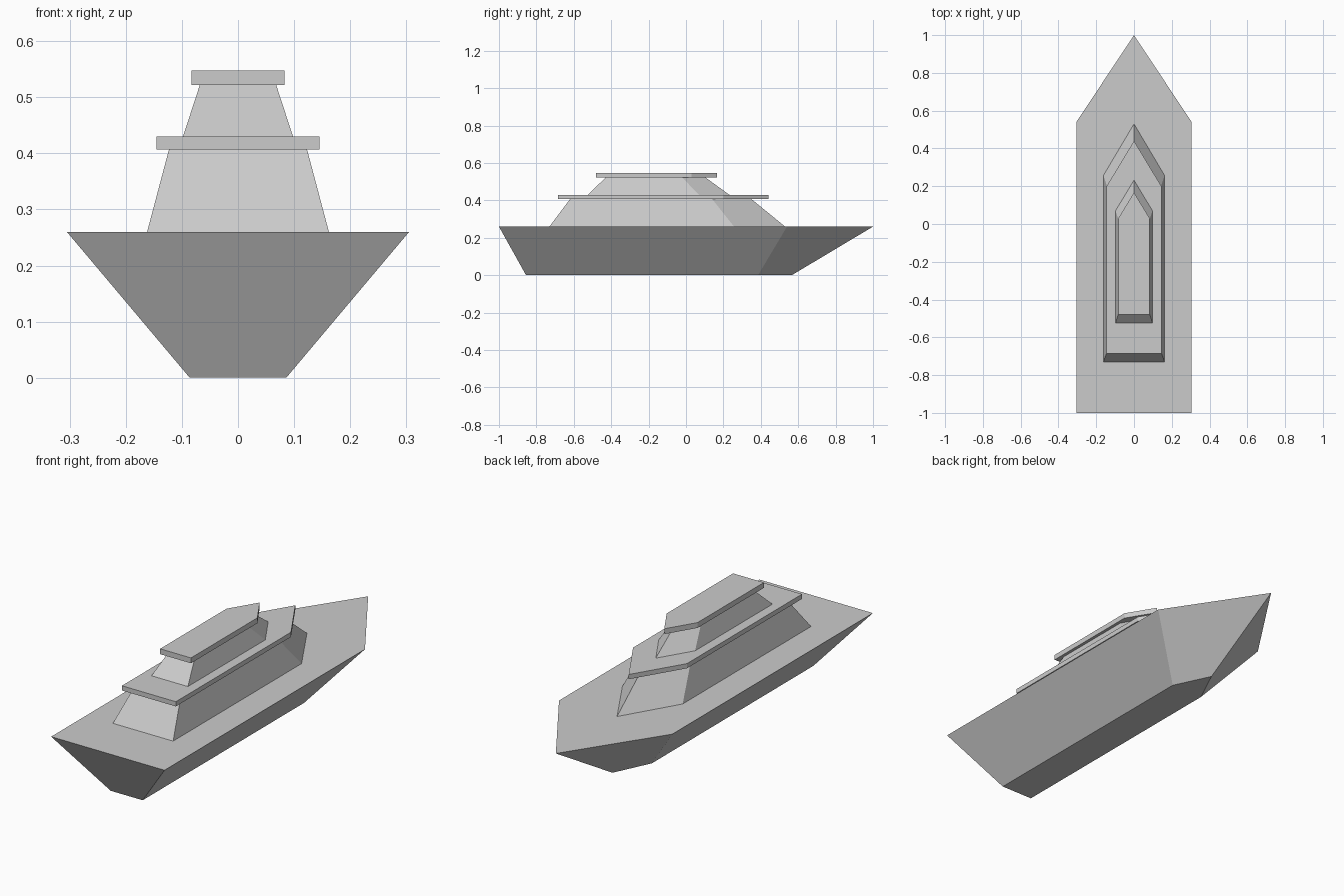
import bpy

if "Cube" in bpy.data.objects:
    bpy.data.objects.remove(bpy.data.objects["Cube"], do_unlink=True)

grey = bpy.data.materials.new("light_grey")
grey.use_nodes = True
colour = (0.6, 0.6, 0.6, 1)
grey.diffuse_color = colour
grey.node_tree.nodes["Principled BSDF"].inputs["Base Color"].default_value = colour


def outline(half_width, stern, shoulder, tip, z):
    """Pointed plan shape, straight-sided up to the shoulder."""
    w = half_width
    return [(-w, stern, z), (w, stern, z), (w, shoulder, z),
            (0, tip, z), (-w, shoulder, z)]


def loft(name, lower, upper):
    """Closed solid between two matching outlines."""
    n = len(lower)
    faces = [tuple(reversed(range(n))), tuple(range(n, 2 * n))]
    faces += [(i, (i + 1) % n, (i + 1) % n + n, i + n) for i in range(n)]
    mesh = bpy.data.meshes.new(name)
    mesh.from_pydata(lower + upper, [], faces)
    mesh.materials.append(grey)
    obj = bpy.data.objects.new(name, mesh)
    bpy.context.collection.objects.link(obj)


def slab(name, plan, bottom, top):
    loft(name, outline(*plan, bottom), outline(*plan, top))


# Flared hull
loft("hull", outline(0.086, -0.855, 0.385, 0.565, 0),
     outline(0.305, -1, 0.54, 1, 0.26))

# Lower deckhouse and its overhanging roof
loft("lower_cabin", outline(0.162, -0.73, 0.257, 0.53, 0.26),
     outline(0.123, -0.62, 0.14, 0.35, 0.407))
slab("lower_roof", (0.145, -0.685, 0.2, 0.44), 0.407, 0.43)

# Upper deckhouse and its overhanging roof
loft("upper_cabin", outline(0.098, -0.525, 0.07, 0.232, 0.43),
     outline(0.068, -0.43, -0.02, 0.105, 0.522))
slab("upper_roof", (0.083, -0.48, 0.03, 0.167), 0.522, 0.548)
